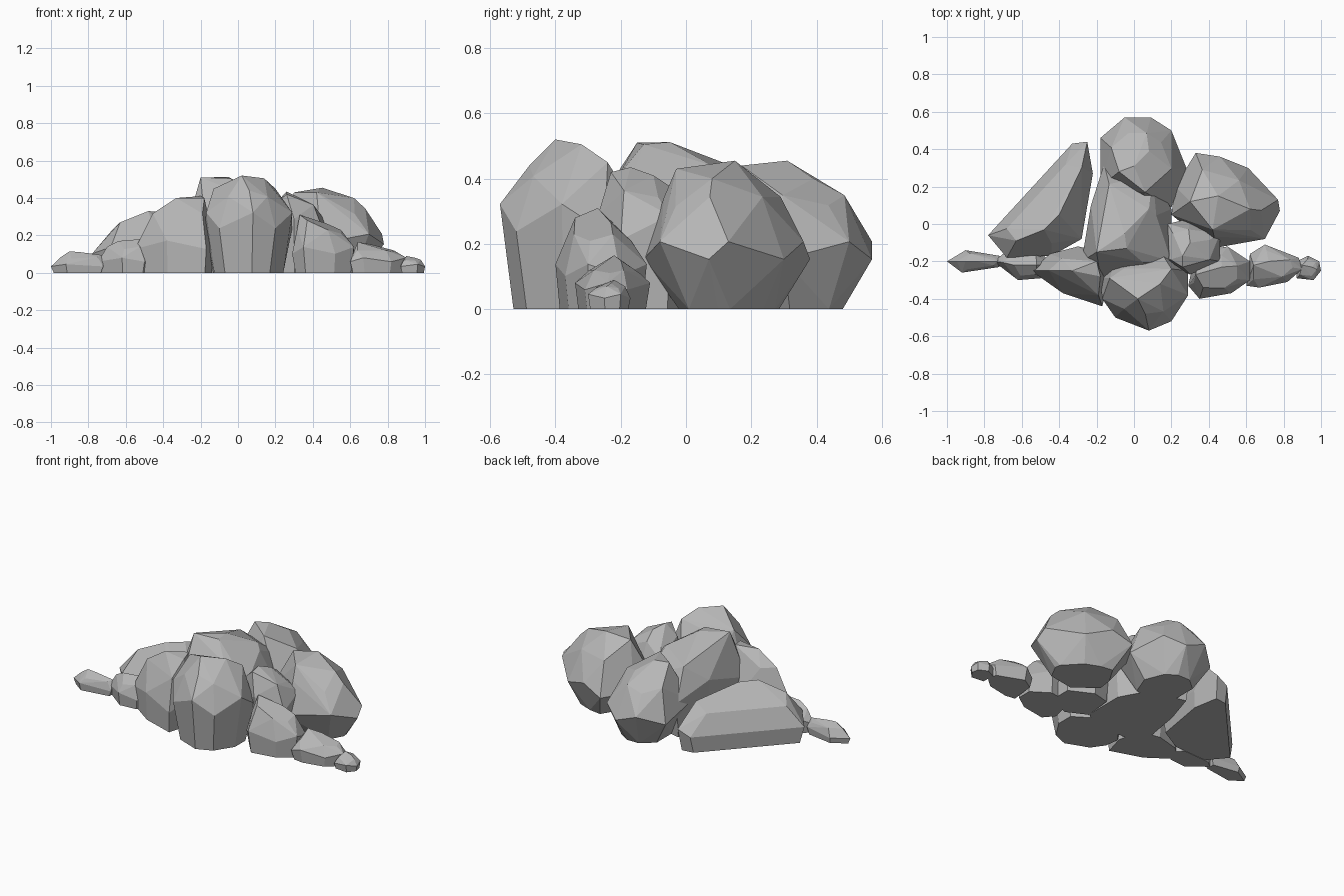
import bpy
import bmesh
import math
from mathutils import Vector

cube = bpy.data.objects.get("Cube")
if cube:
    bpy.data.objects.remove(cube)

stone = bpy.data.materials.new("grey_stone")
stone.use_nodes = True
stone.diffuse_color = (0.47, 0.47, 0.47, 1)
stone.node_tree.nodes["Principled BSDF"].inputs["Base Color"].default_value = stone.diffuse_color


def rock(name, outline, crown, belly, base=0.9, shift=(0, 0), bulge=0.6):
    """Faceted convex boulder: foot, widest outline, shoulder and crown wrapped in a hull."""
    plan = [Vector((x, y, 0)) for x, y in outline]
    tops = [Vector(p) for p in crown]
    middle = sum(plan, Vector()) / len(plan)
    foot = middle + Vector((shift[0], shift[1], 0))
    peak = sum(tops, Vector()) / len(tops)
    points = list(tops)
    for i, p in enumerate(plan):
        # uneven heights around the outline break it into facets
        uneven = 0.15 if i % 2 else -0.15
        waist = p + Vector((0, 0, belly * (1 + uneven)))
        shoulder = waist.lerp(peak, 0.3)
        shoulder.z = belly + (peak.z - belly) * (bulge - uneven * 0.4)
        points += [foot + (p - middle) * base, waist, shoulder]
    bm = bmesh.new()
    for p in points:
        bm.verts.new(p)
    bmesh.ops.convex_hull(bm, input=bm.verts[:])
    loose = [v for v in bm.verts if not v.link_faces]
    bmesh.ops.delete(bm, geom=loose, context="VERTS")
    bmesh.ops.dissolve_limit(bm, angle_limit=math.radians(6), verts=bm.verts[:], edges=bm.edges[:])
    bmesh.ops.recalc_face_normals(bm, faces=bm.faces[:])
    mesh = bpy.data.meshes.new(name)
    bm.to_mesh(mesh)
    bm.free()
    mesh.materials.append(stone)
    bpy.context.collection.objects.link(bpy.data.objects.new(name, mesh))


# main pile
rock("front_boulder",
     outline=[(-.18, -.29), (-.17, -.4), (-.1, -.5), (.08, -.57), (.2, -.52),
              (.29, -.38), (.29, -.25), (.15, -.16), (-.1, -.19)],
     crown=[(.02, -.4, .52), (.14, -.32, .505), (-.13, -.29, .45), (.06, -.48, .44), (.2, -.24, .45)],
     belly=.28, base=.8)
rock("centre_boulder",
     outline=[(-.28, -.2), (-.18, -.28), (.1, -.28), (.2, -.2), (.2, .08), (.1, .26), (-.16, .32), (-.23, .1)],
     crown=[(-.2, -.15, .51), (-.04, -.13, .505), (-.05, -.05, .512), (.08, .08, .44), (-.14, .08, .45)],
     belly=.27)
rock("back_boulder",
     outline=[(.28, .3), (.2, .5), (.09, .57), (-.05, .57), (-.18, .46), (-.18, .2), (.06, .07), (.2, .09)],
     crown=[(0, .31, .455), (-.08, .28, .45), (.06, .17, .44), (.08, .39, .4)],
     belly=.18, base=.6)
rock("left_back_boulder",
     outline=[(-.78, -.06), (-.68, -.18), (-.44, -.17), (-.28, -.08), (-.22, .27), (-.25, .44), (-.33, .43)],
     crown=[(-.63, -.09, .27), (-.48, -.03, .33), (-.4, .05, .325), (-.28, .3, .27)],
     belly=.12, base=.93, bulge=.5)
rock("right_back_boulder",
     outline=[(.22, .2), (.2, .05), (.42, -.13), (.7, -.08), (.78, .07), (.77, .13), (.61, .3), (.46, .36), (.33, .38)],
     crown=[(.42, -.03, .43), (.45, .15, .455), (.62, .08, .4), (.3, .12, .43)],
     belly=.18, base=.6)
rock("right_gap_stone",
     outline=[(.16, -.2), (.3, -.27), (.46, -.2), (.46, -.05), (.3, .03), (.18, 0)],
     crown=[(.26, -.23, .42), (.26, -.17, .435), (.3, -.1, .41)],
     belly=.25)

# left arm, shrinking outwards
rock("left_front_boulder",
     outline=[(-.55, -.25), (-.38, -.37), (-.17, -.44), (-.13, -.3), (-.16, -.15), (-.3, -.12), (-.45, -.16)],
     crown=[(-.33, -.25, .4), (-.18, -.28, .4), (-.2, -.2, .41)],
     belly=.15, base=.95)
rock("left_small_stone",
     outline=[(-.75, -.2), (-.62, -.3), (-.5, -.29), (-.43, -.22), (-.5, -.15), (-.7, -.16)],
     crown=[(-.64, -.22, .17), (-.52, -.22, .18)],
     belly=.07)
rock("left_tip_stone",
     outline=[(-1, -.2), (-.92, -.26), (-.72, -.23), (-.72, -.17), (-.9, -.14)],
     crown=[(-.9, -.2, .115), (-.84, -.2, .11), (-.73, -.2, .095)],
     belly=.04)

# right arm, shrinking outwards
rock("right_front_stone",
     outline=[(.29, -.33), (.35, -.4), (.52, -.37), (.62, -.3), (.62, -.2), (.5, -.12), (.33, -.15)],
     crown=[(.33, -.27, .31), (.47, -.23, .265), (.37, -.34, .28)],
     belly=.12)
rock("right_small_stone",
     outline=[(.6, -.33), (.67, -.34), (.82, -.31), (.9, -.24), (.88, -.18), (.7, -.11), (.62, -.16)],
     crown=[(.64, -.22, .165), (.72, -.2, .15), (.82, -.23, .12)],
     belly=.07)
rock("right_tip_stone",
     outline=[(.87, -.29), (.96, -.3), (1, -.25), (.99, -.2), (.93, -.17), (.87, -.2)],
     crown=[(.9, -.22, .09), (.95, -.23, .08)],
     belly=.04)
